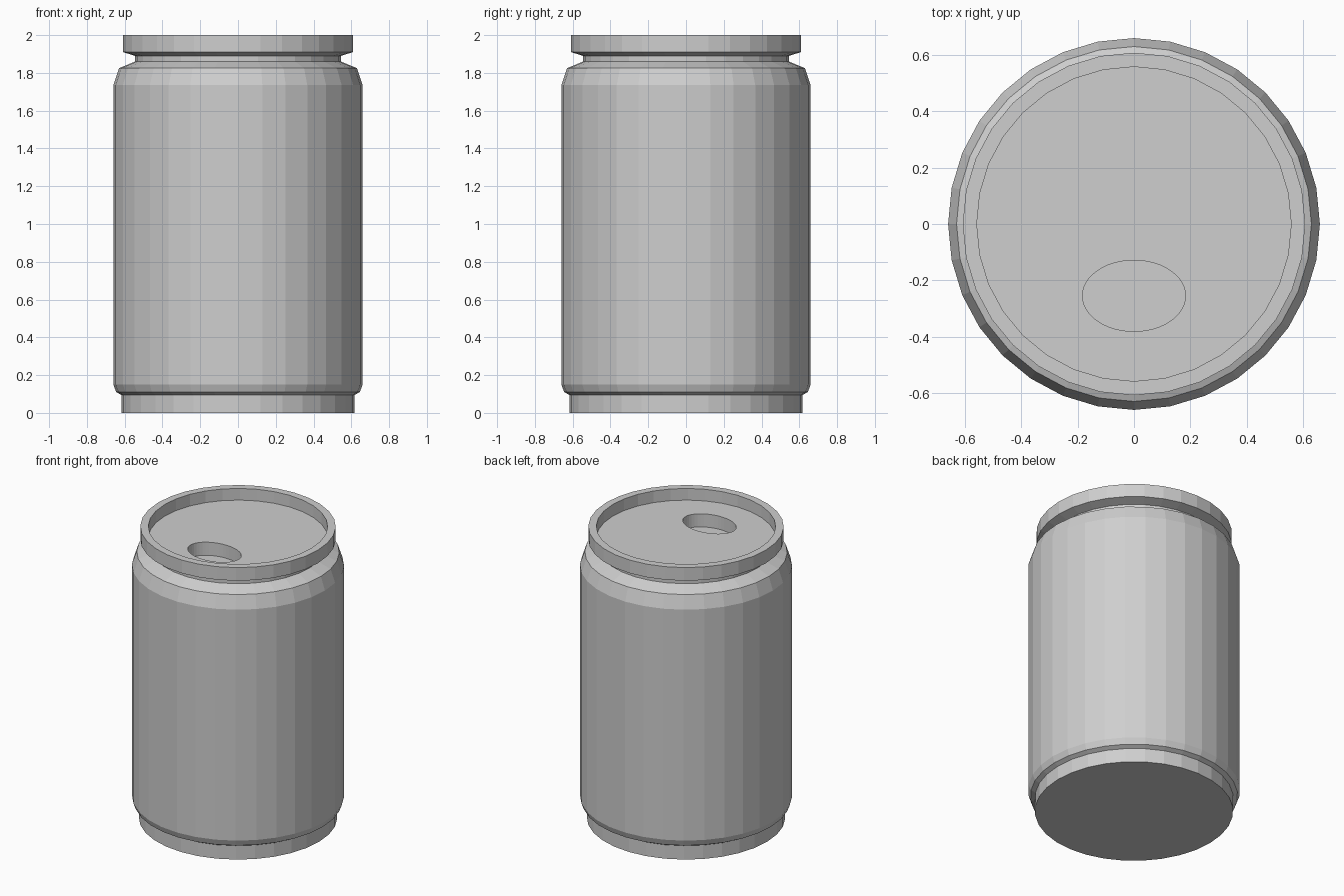
import bpy, bmesh
from math import cos, sin, tau

cube = bpy.data.objects.get("Cube")
if cube:
    bpy.data.objects.remove(cube, do_unlink=True)

# Single metal grey
metal = bpy.data.materials.new("metal_grey")
metal.use_nodes = True
grey = (0.62, 0.62, 0.62, 1)
metal.diffuse_color = grey
metal.node_tree.nodes["Principled BSDF"].inputs["Base Color"].default_value = grey


def lathe(name, profile, sides, squash=1.0, centre_y=0.0):
    """Revolve (radius, height) points around z and cap both ends."""
    bm = bmesh.new()
    angles = [tau * i / sides for i in range(sides)]
    rings = [[bm.verts.new((r * cos(a), centre_y + squash * r * sin(a), z))
              for a in angles] for r, z in profile]
    for low, high in zip(rings, rings[1:]):
        for i in range(sides):
            j = (i + 1) % sides
            bm.faces.new((low[i], low[j], high[j], high[i]))
    bm.faces.new(rings[0][::-1])
    bm.faces.new(rings[-1])
    bmesh.ops.recalc_face_normals(bm, faces=bm.faces)
    mesh = bpy.data.meshes.new(name)
    bm.to_mesh(mesh)
    bm.free()
    mesh.materials.append(metal)
    obj = bpy.data.objects.new(name, mesh)
    bpy.context.collection.objects.link(obj)
    return obj


# Can: base, body, shoulder, neck, rim and recessed lid in one profile
can = lathe("can", [
    (0.617, 0.0), (0.617, 0.095),       # base
    (0.645, 0.11), (0.66, 0.15),        # lower bevel
    (0.66, 1.735), (0.63, 1.825),       # body and shoulder
    (0.545, 1.86), (0.545, 1.89),       # neck
    (0.608, 1.91), (0.608, 2.0),        # rim
    (0.558, 2.0), (0.558, 1.92),        # recessed lid
], 32)

# Oval drinking hole cut into the lid
cutter = lathe("hole_cutter", [(0.183, 1.83), (0.183, 2.1)], 48,
               squash=0.69, centre_y=-0.255)
cutter.hide_render = True
cut = can.modifiers.new("drinking_hole", "BOOLEAN")
cut.operation = "DIFFERENCE"
cut.solver = "EXACT"
cut.object = cutter

# Apply the cut and discard the cutter
bpy.context.view_layer.objects.active = can
can.select_set(True)
bpy.ops.object.modifier_apply(modifier=cut.name)
bpy.data.objects.remove(cutter, do_unlink=True)
